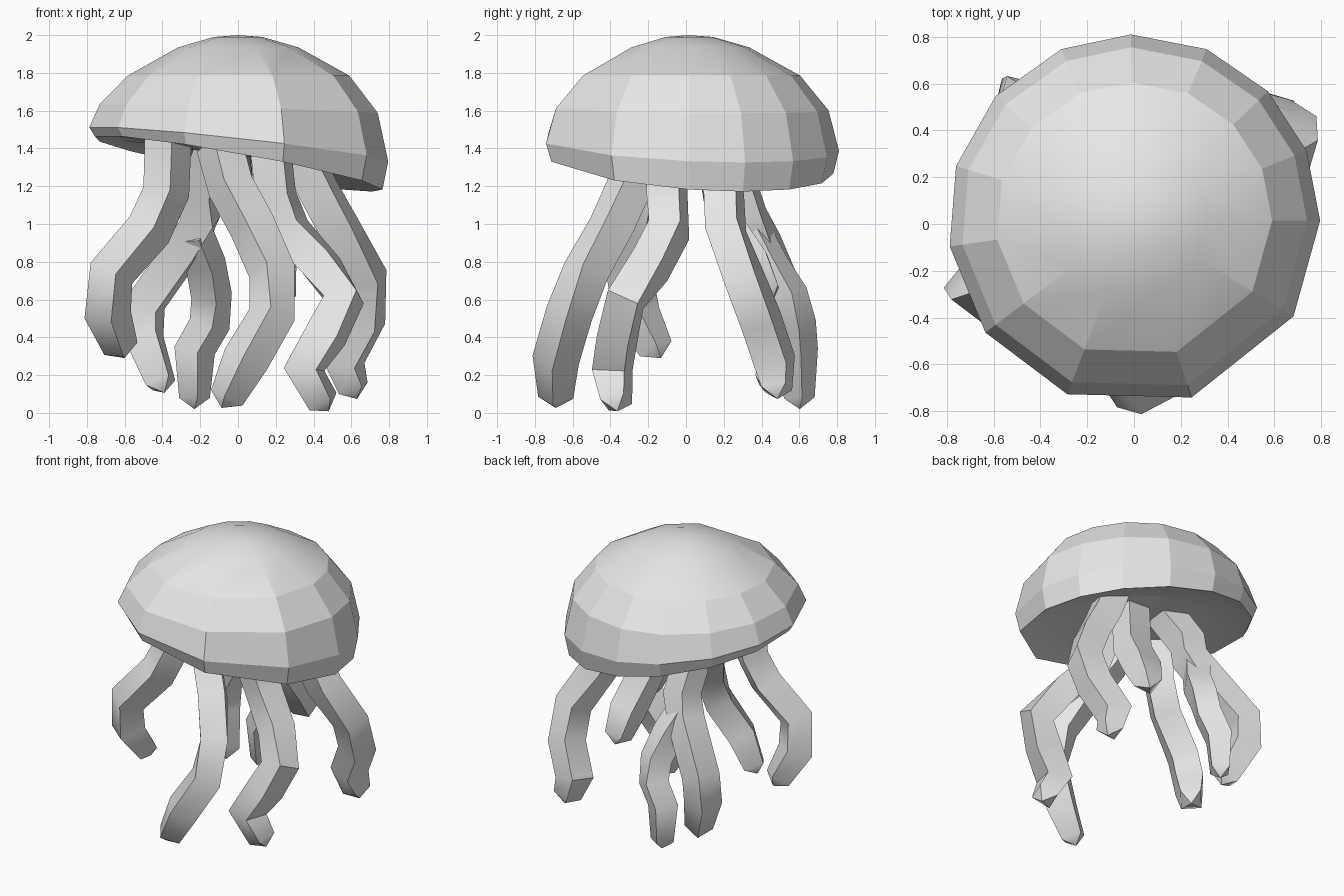
import bpy
import bmesh
from math import sin, cos, pi, radians
from mathutils import Vector

cube = bpy.data.objects.get("Cube")
if cube:
    bpy.data.objects.remove(cube)

grey = bpy.data.materials.new("pale_grey")
grey.use_nodes = True
grey.diffuse_color = (0.8, 0.8, 0.8, 1)
grey.node_tree.nodes["Principled BSDF"].inputs["Base Color"].default_value = (0.8, 0.8, 0.8, 1)


def finish(name, bm, angle):
    bmesh.ops.recalc_face_normals(bm, faces=bm.faces)
    mesh = bpy.data.meshes.new(name)
    bm.to_mesh(mesh)
    bm.free()
    obj = bpy.data.objects.new(name, mesh)
    bpy.context.collection.objects.link(obj)
    mesh.materials.append(grey)
    bpy.ops.object.select_all(action="DESELECT")
    obj.select_set(True)
    bpy.context.view_layer.objects.active = obj
    bpy.ops.object.shade_smooth_by_angle(angle=radians(angle))


def skin(bm, rings):
    """Join successive vertex loops with quads."""
    for low, high in zip(rings, rings[1:]):
        n = len(low)
        for i in range(n):
            j = (i + 1) % n
            bm.faces.new((low[i], low[j], high[j], high[i]))


def fan(bm, ring, tip):
    point = bm.verts.new(tip)
    for i in range(len(ring)):
        bm.faces.new((ring[i], ring[(i + 1) % len(ring)], point))


# Bell: faceted dome whose lower rings slope down to +x and back
ANGLES = [0, 22, 44, 67, 91, 113, 138, 163, 188, 217, 249, 288, 329]
# radius, height, slope
BELL = [(0.4, 1.38, 0.1), (0.66, 1.35, 0.17), (0.765, 1.32, 0.18), (0.795, 1.42, 0.11),
        (0.74, 1.61, 0.03), (0.59, 1.785, 0), (0.32, 1.935, 0), (0.13, 1.99, 0)]
bm = bmesh.new()
rings = []
for radius, height, slope in BELL:
    ring = []
    for a in ANGLES:
        x, y = radius * cos(radians(a)), radius * sin(radians(a))
        ring.append(bm.verts.new((x, y + 0.015, height - slope * (x + 0.4 * y))))
    rings.append(ring)
skin(bm, rings)
fan(bm, rings[0], (0, 0, 1.36))
fan(bm, rings[-1], (0, 0.015, 2.0))
finish("bell", bm, 15)

# Tentacles: square section swept along a bent path, ridge facing outward
TENTACLES = {
    "front_tentacle": [(-.1, -.2, 1.42), (-.04, -.3, 1.2), (.07, -.39, 1), (.18, -.53, .75),
                       (.18, -.62, .52), (.04, -.69, .28), (-.06, -.69, .08)],
    "front_left_tentacle": [(.17, -.1, 1.42), (.2, -.1, 1.15), (.27, -.09, .97), (.44, -.19, .78),
                            (.56, -.32, .6), (.47, -.36, .42), (.35, -.39, .23), (.45, -.37, .06)],
    "back_left_tentacle": [(.32, .17, 1.4), (.43, .2, 1.17), (.54, .21, .97), (.68, .31, .71),
                           (.67, .4, .48), (.56, .47, .27), (.61, .48, .13)],
    "short_back_tentacle": [(.15, .14, 1.4), (.18, .2, 1.02), (.22, .35, .8), (.24, .43, .64)],
    "back_tentacle": [(-.24, .35, .95), (-.17, .44, .78), (-.14, .54, .62),
                      (-.15, .58, .47), (-.23, .59, .33), (-.23, .6, .08)],
    "back_right_tentacle": [(-.12, .16, 1.42), (-.22, .28, 1.18), (-.2, .33, 1.03),
                            (-.28, .4, .88), (-.49, .53, .58), (-.5, .52, .4), (-.41, .44, .16)],
    "front_right_tentacle": [(-.37, -.18, 1.45), (-.38, -.2, 1.17), (-.47, -.24, .97),
                             (-.67, -.3, .74), (-.69, -.26, .52), (-.62, -.16, .34)],
}
for name, path in TENTACLES.items():
    points = [Vector(p) for p in path]
    outward = Vector((points[-2].x, points[-2].y, 0)).normalized()
    thickness = 0.11 if name == "back_tentacle" else 0.125
    bm = bmesh.new()
    rings = []
    last = len(points) - 1
    for i, p in enumerate(points):
        tangent = (points[min(i + 1, last)] - points[max(i - 1, 0)]).normalized()
        side = tangent.cross(outward).normalized()
        front = side.cross(tangent)
        size = thickness * (0.75 if i == last else 1)
        rings.append([bm.verts.new(p + size * (cos(k * pi / 2 + 0.2) * front
                                               + sin(k * pi / 2 + 0.2) * side))
                      for k in range(4)])
    skin(bm, rings)
    bm.faces.new(rings[0])
    end = (points[-1] - points[-2]).normalized()
    fan(bm, rings[-1], points[-1] + end * 0.06)
    finish(name, bm, 45)
